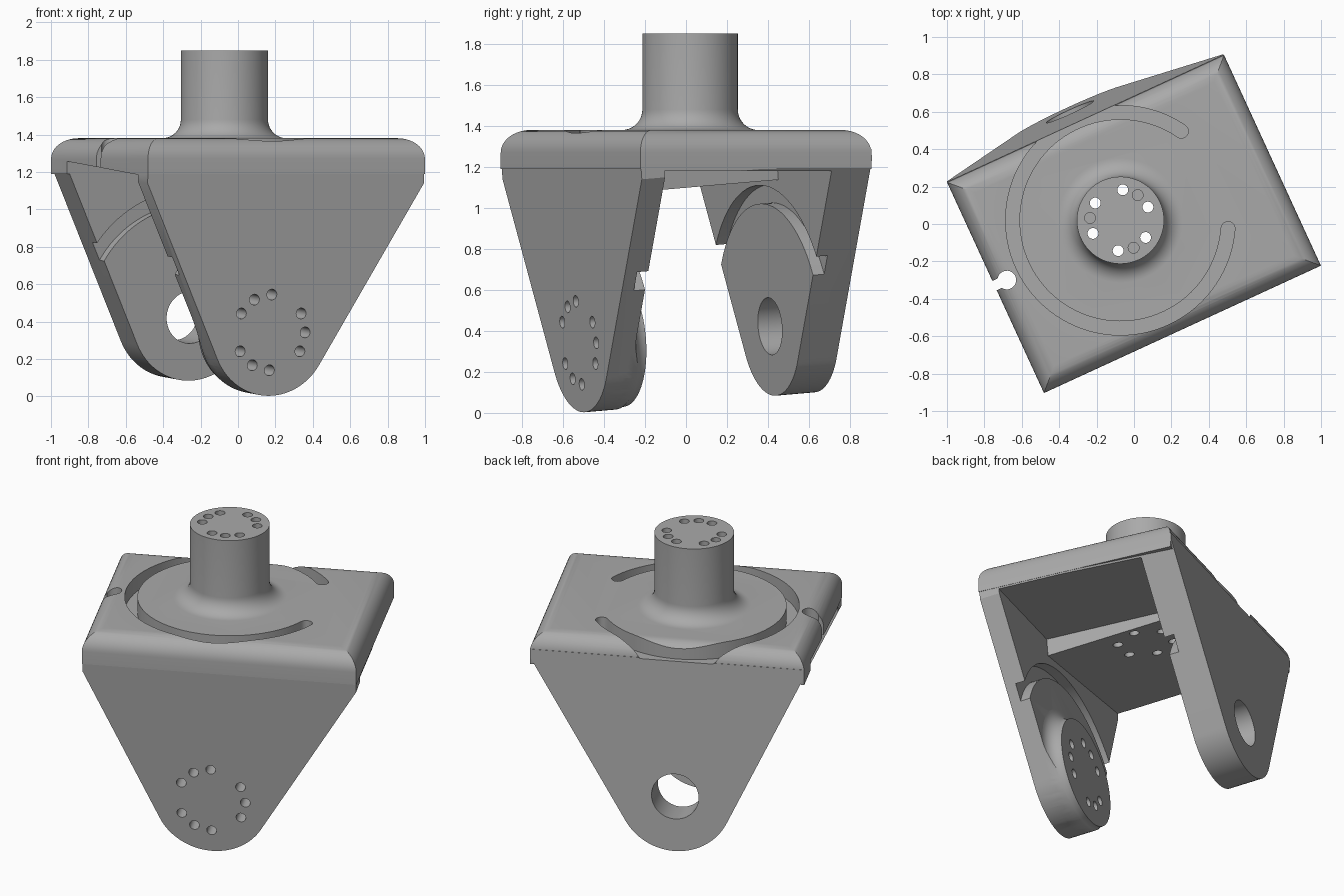
import bpy, bmesh
from math import radians, cos, sin, pi, acos, atan2, hypot
from mathutils import Matrix, Vector

cube = bpy.data.objects.get("Cube")
if cube:
    bpy.data.objects.remove(cube)

grey = bpy.data.materials.new("plain_grey")
grey.use_nodes = True
COLOUR = (0.4, 0.4, 0.4, 1)
grey.diffuse_color = COLOUR
grey.node_tree.nodes["Principled BSDF"].inputs["Base Color"].default_value = COLOUR

# Frames: the level plate, the leaning fork, and the fork's pivot axis
PLATE = Matrix.Rotation(radians(24.7), 4, 'Z')
FORK = PLATE @ Matrix.Translation((-0.06, 0, 0.385)) @ Matrix.Rotation(radians(4.5), 4, 'X')
PIVOT = FORK @ Matrix.Rotation(radians(90), 4, 'X')
ACROSS = FORK @ Matrix(((0, 0, 1, 0), (1, 0, 0, 0), (0, 1, 0, 0), (0, 0, 0, 1)))
NECK = Matrix.Translation((-0.0725, 0.02, 0)) @ Matrix.Rotation(radians(55.6), 4, 'Z')


def finish(name, bm, frame):
    bmesh.ops.recalc_face_normals(bm, faces=bm.faces)
    mesh = bpy.data.meshes.new(name)
    bm.to_mesh(mesh)
    bm.free()
    mesh.transform(frame)
    mesh.materials.append(grey)
    obj = bpy.data.objects.new(name, mesh)
    bpy.context.collection.objects.link(obj)
    return obj


def prism(name, points, z0, z1, frame):
    bm = bmesh.new()
    face = bm.faces.new([bm.verts.new((x, y, z0)) for x, y in points])
    new = bmesh.ops.extrude_face_region(bm, geom=[face])["geom"]
    bmesh.ops.translate(bm, vec=(0, 0, z1 - z0),
                        verts=[v for v in new if isinstance(v, bmesh.types.BMVert)])
    return finish(name, bm, frame)


def lathe(name, profile, frame, closed=False):
    bm = bmesh.new()
    verts = [bm.verts.new((r, 0, z)) for r, z in profile]
    pairs = list(zip(verts, verts[1:])) + ([(verts[-1], verts[0])] if closed else [])
    edges = [bm.edges.new(p) for p in pairs]
    bmesh.ops.spin(bm, geom=verts + edges, cent=(0, 0, 0), axis=(0, 0, 1),
                   angle=2 * pi, steps=80, use_merge=True)
    bmesh.ops.remove_doubles(bm, verts=bm.verts, dist=1e-5)
    return finish(name, bm, frame)


def arc(cx, cy, r, a0, a1, n):
    return [(cx + r * cos(radians(a0 + (a1 - a0) * i / n)),
             cy + r * sin(radians(a0 + (a1 - a0) * i / n))) for i in range(n + 1)]


def rod(x, y, r, z0, z1, frame):
    return prism("hole_cutter", arc(x, y, r, 0, 345, 23), z0, z1, frame)


def combine(target, tool, how):
    mod = target.modifiers.new("join", 'BOOLEAN')
    mod.operation, mod.solver, mod.object = how, 'EXACT', tool
    bpy.context.view_layer.objects.active = target
    bpy.ops.object.modifier_apply(modifier=mod.name)
    bpy.data.objects.remove(tool)


def tangent(x, y, r, side):
    return math_deg(atan2(y, x) + side * acos(r / hypot(x, y)))


def math_deg(a):
    return a * 180 / pi


# Tapered leg outline: round foot with straight sides up to the plate
R = 0.34
LEFT, RIGHT, TOP = -0.753, 0.873, 0.8
a0 = tangent(LEFT, TOP, R, 1)
a1 = tangent(RIGHT, TOP, R, -1) + 360
outline = ([(LEFT, TOP + 0.05), (LEFT, TOP)] + arc(0, 0, R, a0, a1, 32)
           + [(RIGHT, TOP), (RIGHT, TOP + 0.05)])

# Top plate with rounded upper edges
bm = bmesh.new()
bmesh.ops.create_cube(bm, size=1)
bmesh.ops.transform(bm, verts=bm.verts, matrix=Matrix.Translation((0, 0, 1.285))
                    @ Matrix.Diagonal((1.63, 1.24, 0.19, 1)))
rim = [e for e in bm.edges if all(v.co.z > 1.3 for v in e.verts)]
bmesh.ops.bevel(bm, geom=rim, offset=0.11, segments=10, profile=0.5, affect='EDGES')
body = finish("fork_bracket", bm, PLATE)

# Solid fork, then the space between the legs
FRONT, FRONT_IN, BACK_IN, BACK = 0.55, 0.425, -0.48, -0.69
combine(body, prism("fork_solid", outline, BACK, FRONT, PIVOT), 'UNION')
combine(body, prism("gap_cutter", [(-1.2, -1), (0.3, -1), (0.3, 0.707), (0.22, 0.717),
                                   (-0.755, 0.836), (-1.2, 0.89)],
                    BACK_IN, FRONT_IN, PIVOT), 'DIFFERENCE')
combine(body, prism("gap_cutter", [(-FRONT_IN, -1), (-BACK_IN, -1), (-BACK_IN, 0.76),
                                   (-FRONT_IN, 0.83)], 0.22, 1.3, ACROSS), 'DIFFERENCE')

# Ring groove on the inner face of both legs
combine(body, lathe("groove_cutter", [(0.6, -0.54), (0.69, -0.54), (0.69, 0.485), (0.6, 0.485)],
                    PIVOT, True), 'DIFFERENCE')

# Filleted boss inside the front leg, trimmed to the foot
FACE = 0.34
boss = lathe("boss", [(0, 0.46), (0.42, 0.46)]
             + arc(0.41, FACE + 0.005, 0.08, 90, 180, 8) + [(0.33, FACE), (0, FACE)], PIVOT)
combine(boss, prism("trim", outline, 0.2, 0.5, PIVOT), 'INTERSECT')
combine(body, boss, 'UNION')

# Neck with a filleted base
combine(body, lathe("neck", [(0, 1.28), (0.336, 1.28)]
                    + arc(0.333, 1.48, 0.1, 270, 180, 10)
                    + [(0.233, 1.85), (0, 1.85)], NECK), 'UNION')

# Rings of screw holes: three groups of three
for group in range(3):
    for k in (-1, 0, 1):
        a = radians(group * 120 + k * 30)
        combine(body, rod(0.203 * cos(a), 0.203 * sin(a), 0.029, 0.2, 0.7, PIVOT), 'DIFFERENCE')
        bottom = 1.6 if k == 0 else 0.95
        combine(body, rod(0.163 * cos(a), 0.163 * sin(a), 0.029, bottom, 2, NECK), 'DIFFERENCE')

# Pivot hole in the back leg
combine(body, prism("pivot_cutter", arc(0, 0, 0.14, 0, 354, 59), -0.9, -0.3, PIVOT), 'DIFFERENCE')

# Curved slot in the top plate
mid, half = 0.577, 0.037
end = radians(300)
slot = (arc(0, 0, mid + half, 0, 300, 80)
        + arc(mid * cos(end), mid * sin(end), half, 300, 480, 10)[1:-1]
        + arc(0, 0, mid - half, 300, 0, 80)
        + arc(mid, 0, half, 180, 360, 10)[1:-1])
combine(body, prism("slot_cutter", slot, 1.28, 1.6, NECK), 'DIFFERENCE')

# Cable notch in the plate's side
combine(body, rod(-0.743, 0.012, 0.05, 0.9, 1.6, PLATE), 'DIFFERENCE')
combine(body, prism("notch_cutter", [(-0.9, -0.015), (-0.74, -0.015), (-0.74, 0.04), (-0.9, 0.04)],
                    0.9, 1.6, PLATE), 'DIFFERENCE')

# Smooth curved faces, keep edges sharp
bpy.ops.object.select_all(action='DESELECT')
body.select_set(True)
bpy.context.view_layer.objects.active = body
bpy.ops.object.shade_smooth_by_angle(angle=radians(30))
